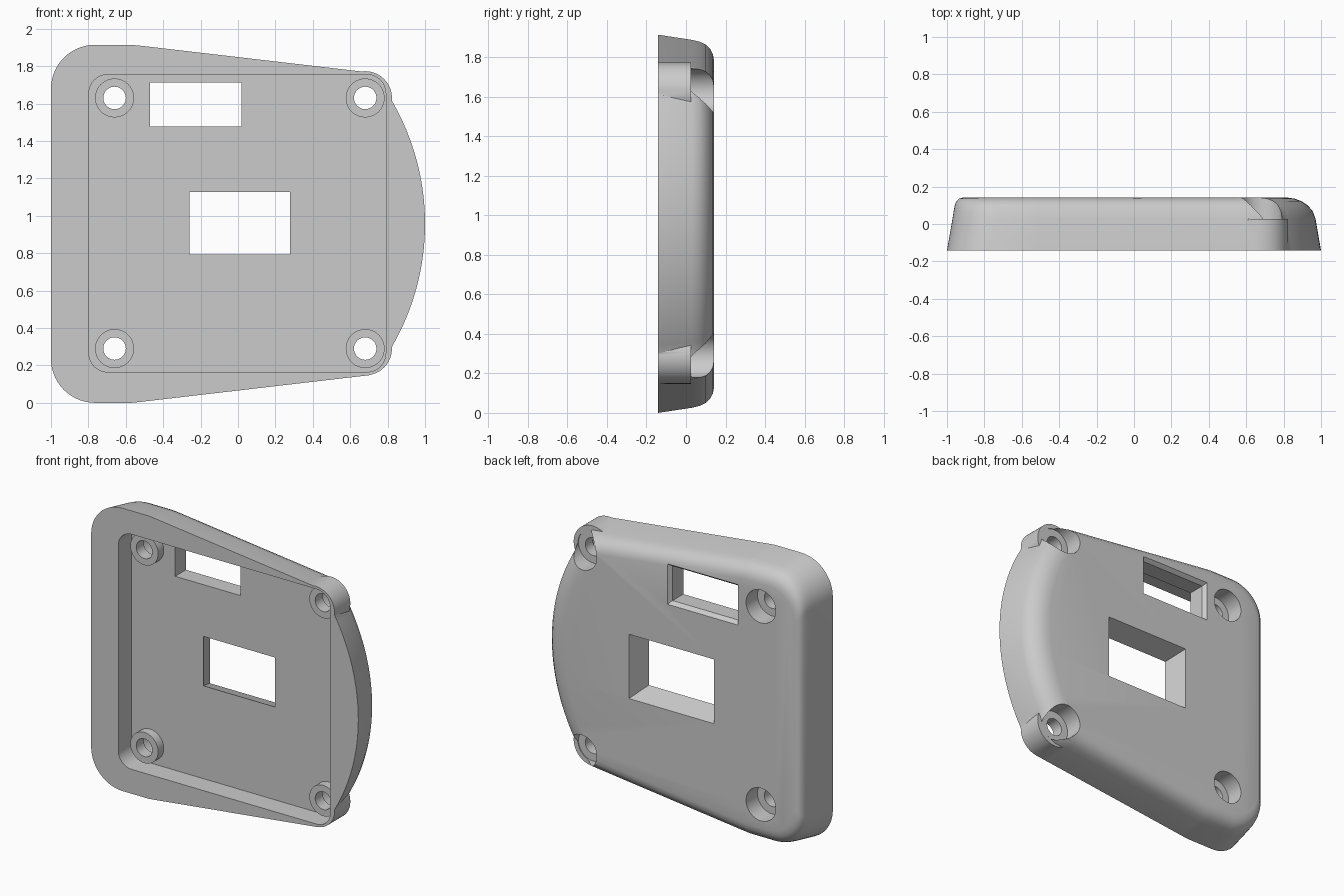
import bpy, bmesh
from math import sin, cos, pi, radians

default = bpy.data.objects.get("Cube")
if default:
    bpy.data.objects.remove(default, do_unlink=True)

MID, FRONT, BACK = 0.957, -0.142, 0.142

grey = bpy.data.materials.new("plain grey")
grey.use_nodes = True
grey.diffuse_color = (0.6, 0.6, 0.6, 1)
grey.node_tree.nodes["Principled BSDF"].inputs["Base Color"].default_value = grey.diffuse_color


def arc(cx, cz, r, start, end, n):
    """Points on an arc in the x-z plane, angles in degrees."""
    angles = [radians(start + (end - start) * i / n) for i in range(n + 1)]
    return [(cx + r * cos(a), cz + r * sin(a)) for a in angles]


def loft(name, rings):
    """Closed solid through rings given as (y, [(x, z), ...])."""
    bm = bmesh.new()
    loops = [[bm.verts.new((x, y, z)) for x, z in pts] for y, pts in rings]
    n = len(loops[0])
    for a, b in zip(loops, loops[1:]):
        for i in range(n):
            j = (i + 1) % n
            bm.faces.new((a[i], a[j], b[j], b[i]))
    bm.faces.new(loops[0])
    bm.faces.new(loops[-1])
    bmesh.ops.recalc_face_normals(bm, faces=bm.faces)
    mesh = bpy.data.meshes.new(name)
    bm.to_mesh(mesh)
    bm.free()
    mesh.materials.append(grey)
    obj = bpy.data.objects.new(name, mesh)
    bpy.context.collection.objects.link(obj)
    return obj


def cylinder(name, x, z, r, y0, y1):
    pts = arc(x, z, r, 0, 360, 48)[:-1]
    return loft(name, [(y0, pts), (y1, pts)])


def rectangle(x0, x1, z0, z1, grow=0):
    return [(x0 - grow, z0 - grow), (x1 + grow, z0 - grow),
            (x1 + grow, z1 + grow), (x0 - grow, z1 + grow)]


def combine(target, tool, operation):
    mod = target.modifiers.new("combine", "BOOLEAN")
    mod.operation, mod.solver, mod.object = operation, "EXACT", tool
    bpy.context.view_layer.objects.active = target
    bpy.ops.object.modifier_apply(modifier=mod.name)
    bpy.data.objects.remove(tool, do_unlink=True)


# Outline: upper half from the bulging right side to the left, then mirrored
upper = arc(-0.31, MID, 1.31, 0, 30, 16)
upper += [(0.803, 1.69), (0.76, 1.74), (0.70, 1.767), (0.62, 1.776)]
upper += [(-0.52, 1.909), (-0.57, 1.914)]
upper += arc(-0.765, 1.679, 0.235, 90, 180, 14)
lower = [(x, 2 * MID - z) for x, z in reversed(upper[1:])]
outline = upper + lower


def inset_outline(left, right, top):
    sx, sz = (2 - left - right) / 2, (MID - top) / MID
    return [(-1 + left + (x + 1) * sx, MID + (z - MID) * sz) for x, z in outline]


# Shell with drafted walls and a soft back edge: y, left, right, top inset
steps = [(FRONT, 0, 0, 0), (0.03, 0.03, 0.03, 0.026), (0.07, 0.036, 0.045, 0.036),
         (0.10, 0.042, 0.072, 0.05), (0.122, 0.05, 0.105, 0.072),
         (0.136, 0.065, 0.142, 0.098), (BACK, 0.088, 0.185, 0.13)]
shell = loft("back_cover", [(y, inset_outline(*ins)) for y, *ins in steps])

# Rounded lugs at the two right corners
screws = [(x, z) for x in (-0.66, 0.68) for z in (0.29, 1.63)]
for x, z in screws[2:]:
    combine(shell, cylinder("lug", x, z, 0.143, FRONT, 0.026), "UNION")

# Shallow pocket open at the front
r = 0.1
x0, x1, z0, z1 = -0.797, 0.79, 0.165, 1.755
pocket = (arc(x1 - r, z1 - r, r, 0, 90, 10) + arc(x0 + r, z1 - r, r, 90, 180, 10)
          + arc(x0 + r, z0 + r, r, 180, 270, 10) + arc(x1 - r, z0 + r, r, 270, 360, 10))
combine(shell, loft("pocket", [(-0.3, pocket), (0, pocket)]), "DIFFERENCE")

# Screw bosses, counterbores and through holes
for x, z in screws:
    combine(shell, cylinder("boss", x, z, 0.104, -0.06, 0.05), "UNION")
    combine(shell, cylinder("counterbore", x, z, 0.111, 0.02, 0.3), "DIFFERENCE")
    combine(shell, cylinder("screw_hole", x, z, 0.06, -0.3, 0.3), "DIFFERENCE")

# Two windows; the middle one flares towards the back
for rect, flare in (((-0.26, 0.278, 0.793, 1.128), 0.05), ((-0.47, 0.02, 1.478, 1.712), 0)):
    rim = 0.05 if flare else 0.02
    rings = [(-0.1, rectangle(*rect)), (0 if flare else 0.115, rectangle(*rect)),
             (BACK, rectangle(*rect, rim)), (0.2, rectangle(*rect, rim))]
    combine(shell, loft("window", rings), "DIFFERENCE")

bpy.ops.object.select_all(action="DESELECT")
shell.select_set(True)
bpy.context.view_layer.objects.active = shell
bpy.ops.object.shade_smooth_by_angle(angle=radians(28))
